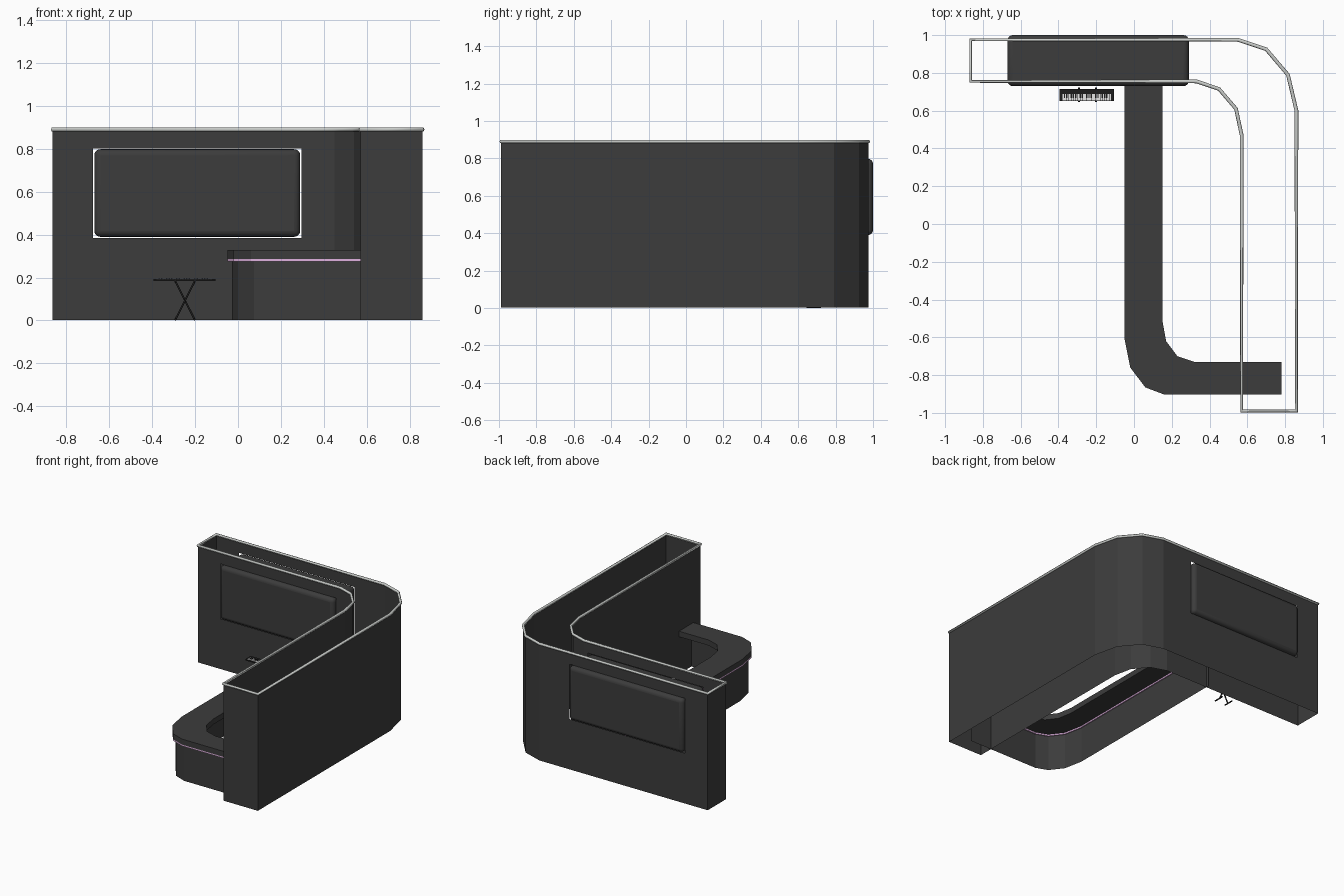
import bpy, bmesh, math
from mathutils import Vector

cube = bpy.data.objects.get("Cube")
if cube:
    bpy.data.objects.remove(cube, do_unlink=True)


def material(name, rgb, rough=0.6):
    m = bpy.data.materials.new(name)
    m.use_nodes = True
    m.diffuse_color = (*rgb, 1)
    bsdf = m.node_tree.nodes["Principled BSDF"]
    bsdf.inputs["Base Color"].default_value = (*rgb, 1)
    bsdf.inputs["Roughness"].default_value = rough
    return m


charcoal = material("charcoal", (0.045, 0.045, 0.045))
silver = material("silver trim", (0.6, 0.62, 0.6))
pink = material("pink strip", (0.75, 0.45, 0.75))
black = material("black", (0.012, 0.012, 0.012))
white = material("white keys", (0.8, 0.8, 0.8))


def finish(name, bm, mat):
    mesh = bpy.data.meshes.new(name)
    bm.to_mesh(mesh)
    bm.free()
    mesh.materials.append(mat)
    ob = bpy.data.objects.new(name, mesh)
    bpy.context.collection.objects.link(ob)
    return ob


def skin(points, z0, z1, closed):
    """Upright sheet following a plan path."""
    bm = bmesh.new()
    low = [bm.verts.new((x, y, z0)) for x, y in points]
    high = [bm.verts.new((x, y, z1)) for x, y in points]
    n = len(points)
    for i in range(n if closed else n - 1):
        j = (i + 1) % n
        bm.faces.new((low[i], low[j], high[j], high[i]))
    return bm


def prism(name, points, z0, z1, mat):
    """Closed slab from a plan outline."""
    bm = skin(points, z0, z1, True)
    bm.verts.ensure_lookup_table()
    n = len(points)
    bm.faces.new(bm.verts[:n])
    bm.faces.new(bm.verts[n:])
    bmesh.ops.recalc_face_normals(bm, faces=bm.faces[:])
    return finish(name, bm, mat)


def box(name, lo, hi, mat):
    (x0, y0, z0), (x1, y1, z1) = lo, hi
    return prism(name, [(x0, y0), (x1, y0), (x1, y1), (x0, y1)], z0, z1, mat)


def tube(name, points, radius, mat, closed=False):
    cu = bpy.data.curves.new(name, "CURVE")
    cu.dimensions = "3D"
    cu.bevel_depth = radius
    cu.bevel_resolution = 1
    cu.use_fill_caps = True
    sp = cu.splines.new("POLY")
    sp.points.add(len(points) - 1)
    for p, co in zip(sp.points, points):
        p.co = (*co, 1)
    sp.use_cyclic_u = closed
    cu.materials.append(mat)
    ob = bpy.data.objects.new(name, cu)
    bpy.context.collection.objects.link(ob)
    return ob


def inset(path, d):
    """Shift an open plan path to its left by d."""
    out = []
    for i, p in enumerate(path):
        p = Vector(p)
        dirs = []
        if i > 0:
            dirs.append((p - Vector(path[i - 1])).normalized())
        if i < len(path) - 1:
            dirs.append((Vector(path[i + 1]) - p).normalized())
        normals = [Vector((-t.y, t.x)) for t in dirs]
        m = sum(normals, Vector((0, 0))).normalized()
        out.append(tuple(p + m * d / m.dot(normals[0])))
    return out


# Hollow L-shaped wall
outline = [(-0.865, 0.975), (0.55, 0.975), (0.70, 0.925), (0.815, 0.79),
           (0.86, 0.60), (0.86, -0.99), (0.57, -0.99), (0.57, 0.47),
           (0.54, 0.61), (0.45, 0.715), (0.33, 0.755), (-0.865, 0.755)]
wall_top = 0.89
win_x, win_z = (-0.675, 0.295), (0.385, 0.802)
bm = skin(outline, 0.003, wall_top, True)
bmesh.ops.recalc_face_normals(bm, faces=bm.faces[:])

# Window openings through both sheets of the back wall
def back_faces():
    return [f for f in bm.faces if abs(f.normal.y) > 0.99
            and f.calc_center_median().y > 0.7]

for axis, cuts in ((Vector((1, 0, 0)), win_x), (Vector((0, 0, 1)), win_z)):
    for c in cuts:
        fs = back_faces()
        geom = list({e for f in fs for e in f.edges} | {v for f in fs for v in f.verts}) + fs
        bmesh.ops.bisect_plane(bm, geom=geom, plane_co=axis * c, plane_no=axis)
hole = [f for f in back_faces()
        if win_x[0] < f.calc_center_median().x < win_x[1]
        and win_z[0] < f.calc_center_median().z < win_z[1]]
bmesh.ops.delete(bm, geom=hole, context="FACES")
finish("wall", bm, charcoal)
tube("wall_rim", [(x, y, wall_top) for x, y in outline], 0.01, silver, True)

# Soft-edged screen panel set through the wall
panel = box("screen_panel", (-0.67, 0.73, 0.39), (0.29, 1.0, 0.798), charcoal)
bev = panel.modifiers.new("soft edges", "BEVEL")
bev.width = 0.028
bev.segments = 4
bpy.context.view_layer.objects.active = panel
panel.select_set(True)
bpy.ops.object.shade_smooth_by_angle(angle=math.radians(40))
panel.select_set(False)

# Bar counter: slab, accent strip and thin front skin
outer = [(-0.05, 0.78), (-0.05, -0.61), (-0.02, -0.76), (0.06, -0.865),
         (0.16, -0.903), (0.78, -0.903)]
inner = [(0.15, 0.78), (0.15, -0.51), (0.17, -0.62), (0.23, -0.70),
         (0.32, -0.73), (0.78, -0.73)]
prism("counter_top", outer + inner[::-1], 0.286, 0.328, charcoal)
prism("counter_strip", outer + inset(outer, 0.03)[::-1], 0.275, 0.286, pink)
base = inset(outer, 0.022)
base[-1] = (0.75, base[-1][1])
finish("counter_base", skin(base, 0.003, 0.276, False), charcoal)

# Keyboard with white and black keys
kx0, kx1 = -0.395, -0.105
box("keyboard_body", (kx0, 0.652, 0.183), (kx1, 0.715, 0.193), black)
count = 22
step = (kx1 - kx0 - 0.03) / count
for i in range(count):
    x = kx0 + 0.015 + i * step
    box("white_key", (x + 0.001, 0.655, 0.19), (x + step - 0.001, 0.688, 0.195), white)
    if i % 7 not in (2, 6) and i < count - 1:
        box("black_key", (x + step * 0.7, 0.668, 0.192), (x + step * 1.3, 0.688, 0.198), black)

# Folding cross stand
mid, spread = -0.247, 0.045
for s, y in ((1, 0.675), (-1, 0.69)):
    low, high = mid - s * spread, mid + s * spread
    tube("stand_leg", [(low, y, 0.004), (high, y, 0.182)], 0.005, black)
    tube("stand_foot", [(low, 0.645, 0.005), (low, 0.722, 0.005)], 0.005, black)
    tube("stand_arm", [(high, 0.645, 0.18), (high, 0.722, 0.18)], 0.005, black)
